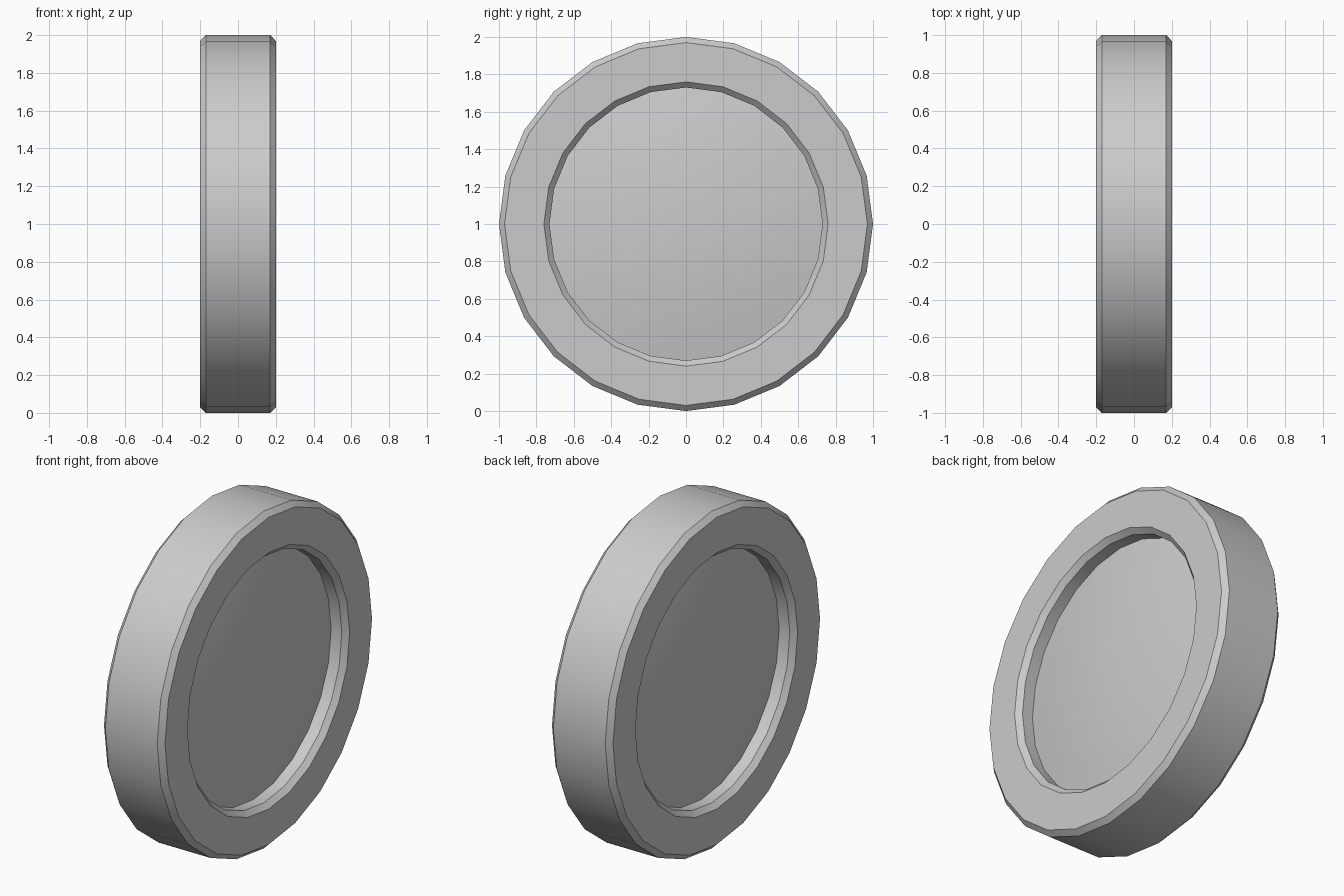
import bpy, bmesh, math

if "Cube" in bpy.data.objects:
    bpy.data.objects.remove(bpy.data.objects["Cube"])

SIDES = 24


def lathe(name, profile):
    """Revolve (x, radius) points around the x axis through z = 1."""
    bm = bmesh.new()
    rings = []
    for i in range(SIDES):
        a = 2 * math.pi * i / SIDES
        rings.append([bm.verts.new((x, r * math.cos(a), r * math.sin(a)))
                      for x, r in profile])
    for i in range(SIDES):
        a, b = rings[i], rings[(i + 1) % SIDES]
        for j in range(len(profile) - 1):
            bm.faces.new((a[j], a[j + 1], b[j + 1], b[j]))
    bmesh.ops.remove_doubles(bm, verts=bm.verts, dist=1e-5)
    mesh = bpy.data.meshes.new(name)
    bm.to_mesh(mesh)
    bm.free()
    obj = bpy.data.objects.new(name, mesh)
    bpy.context.collection.objects.link(obj)
    obj.location.z = 1
    bpy.ops.object.select_all(action='DESELECT')
    obj.select_set(True)
    bpy.context.view_layer.objects.active = obj
    bpy.ops.object.shade_smooth_by_angle(angle=math.radians(30))
    return obj


def mirrored(profile):
    return [(-x, r) for x, r in reversed(profile)]


# Wheel ring: recess wall, inner bevel, side face, outer bevel, tread
EDGE_X, HUB_R, RISE = 0.1, 0.73, 0.07
half = [(EDGE_X, HUB_R), (0.17, HUB_R), (0.2, 0.76), (0.2, 0.97), (0.17, 1.0)]
lathe("wheel_ring", half + mirrored(half))

# Domed hub panels set into both sides
dome = [(EDGE_X + RISE * (1 - (k / 5) ** 2), HUB_R * k / 5) for k in range(6)]
lathe("hub_panel_right", dome)
lathe("hub_panel_left", mirrored(dome))
